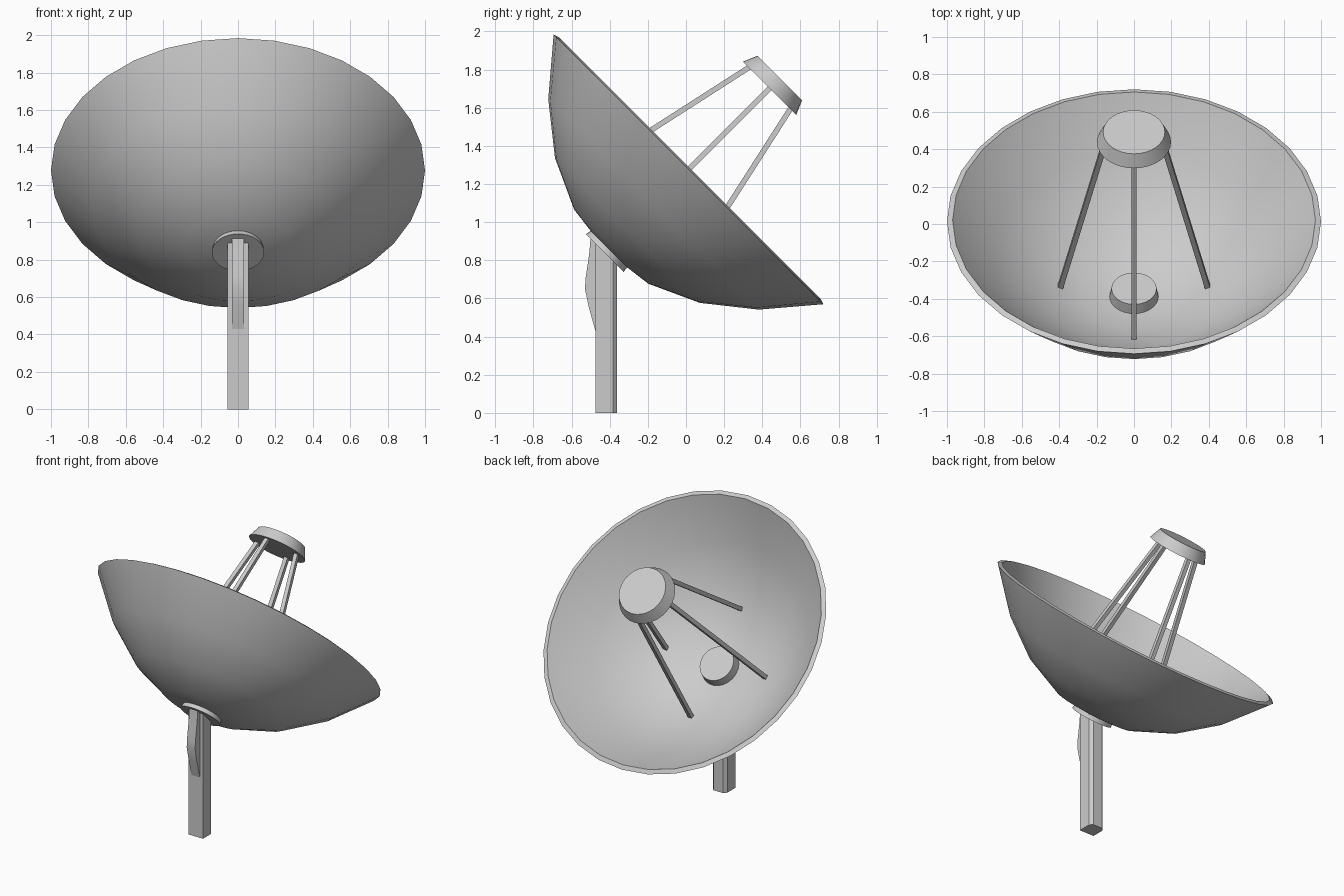
import bpy, bmesh, math
from mathutils import Matrix, Vector

if "Cube" in bpy.data.objects:
    bpy.data.objects.remove(bpy.data.objects["Cube"])

# Dish frame: origin at rim centre, local z tilted 45 degrees to the back
FRAME = Matrix.Translation((0, 0.013, 1.277)) @ Matrix.Rotation(math.radians(-45), 4, 'X')


def finish(bm, name, matrix=Matrix(), smooth=None):
    bmesh.ops.remove_doubles(bm, verts=bm.verts, dist=1e-5)
    bmesh.ops.recalc_face_normals(bm, faces=bm.faces)
    bm.transform(matrix)
    me = bpy.data.meshes.new(name)
    bm.to_mesh(me)
    bm.free()
    ob = bpy.data.objects.new(name, me)
    bpy.context.collection.objects.link(ob)
    if smooth:
        bpy.ops.object.select_all(action='DESELECT')
        ob.select_set(True)
        bpy.context.view_layer.objects.active = ob
        bpy.ops.object.shade_smooth_by_angle(angle=math.radians(smooth))
    return ob


def lathe(name, profile, sides=32, smooth=35):
    bm = bmesh.new()
    vs = [bm.verts.new((0, r, n)) for r, n in profile]
    es = [bm.edges.new(p) for p in zip(vs, vs[1:])]
    bmesh.ops.spin(bm, geom=vs + es, cent=(0, 0, 0), axis=(0, 0, 1),
                   angle=math.tau, steps=sides, use_merge=False)
    return finish(bm, name, FRAME, smooth)


def extrude_x(name, profile, half):
    # side profile in (y, z), extruded symmetrically across x
    bm = bmesh.new()
    f = bm.faces.new([bm.verts.new((-half, y, z)) for y, z in profile])
    r = bmesh.ops.extrude_face_region(bm, geom=[f])
    bmesh.ops.translate(bm, vec=(2 * half, 0, 0),
                        verts=[v for v in r['geom'] if isinstance(v, bmesh.types.BMVert)])
    return bm


# Dish shell: outer surface, rim, inner surface
lathe("dish", [(0, -0.608), (0.275, -0.573), (0.537, -0.453), (0.78, -0.26), (1.0, 0.0),
               (0.97, 0.01), (0.757, -0.243), (0.52, -0.432), (0.268, -0.548), (0, -0.582)])

# Hub passing through the dish centre, and the small reflector
lathe("hub", [(0, -0.62), (0.14, -0.62), (0.12, -0.506), (0, -0.506)])
lathe("sub_reflector", [(0, 0.601), (0.198, 0.601), (0.165, 0.677), (0, 0.677)])

# Four struts from the dish to the small reflector
a, b = Vector((0, 0.395, -0.50)), Vector((0, 0.152, 0.61))
for i in range(4):
    bm = bmesh.new()
    bmesh.ops.create_cube(bm, size=1, matrix=Matrix.Diagonal((0.028, 0.028, (b - a).length, 1)))
    lean = Vector((0, 0, 1)).rotation_difference(b - a).to_matrix().to_4x4()
    m = FRAME @ Matrix.Rotation(i * math.pi / 2, 4, 'Z') @ Matrix.Translation((a + b) / 2) @ lean
    finish(bm, f"strut_{i + 1}", m)

# Post with slanted top and chamfered back corners
bm = extrude_x("post", [(-0.475, 0), (-0.363, 0), (-0.363, 0.785), (-0.475, 0.897)], 0.057)
back = [e for e in bm.edges if all(v.co.y > -0.4 for v in e.verts)
        and abs(e.verts[0].co.x - e.verts[1].co.x) < 1e-4]
bmesh.ops.bevel(bm, geom=back, offset=0.02, segments=1, affect='EDGES')
finish(bm, "post")

# Curved bracket on the front of the post
finish(extrude_x("bracket", [(-0.46, 0.43), (-0.475, 0.43), (-0.51, 0.555), (-0.53, 0.65),
                             (-0.526, 0.71), (-0.508, 0.83), (-0.50, 0.922), (-0.46, 0.882)], 0.033),
       "bracket", smooth=30)
